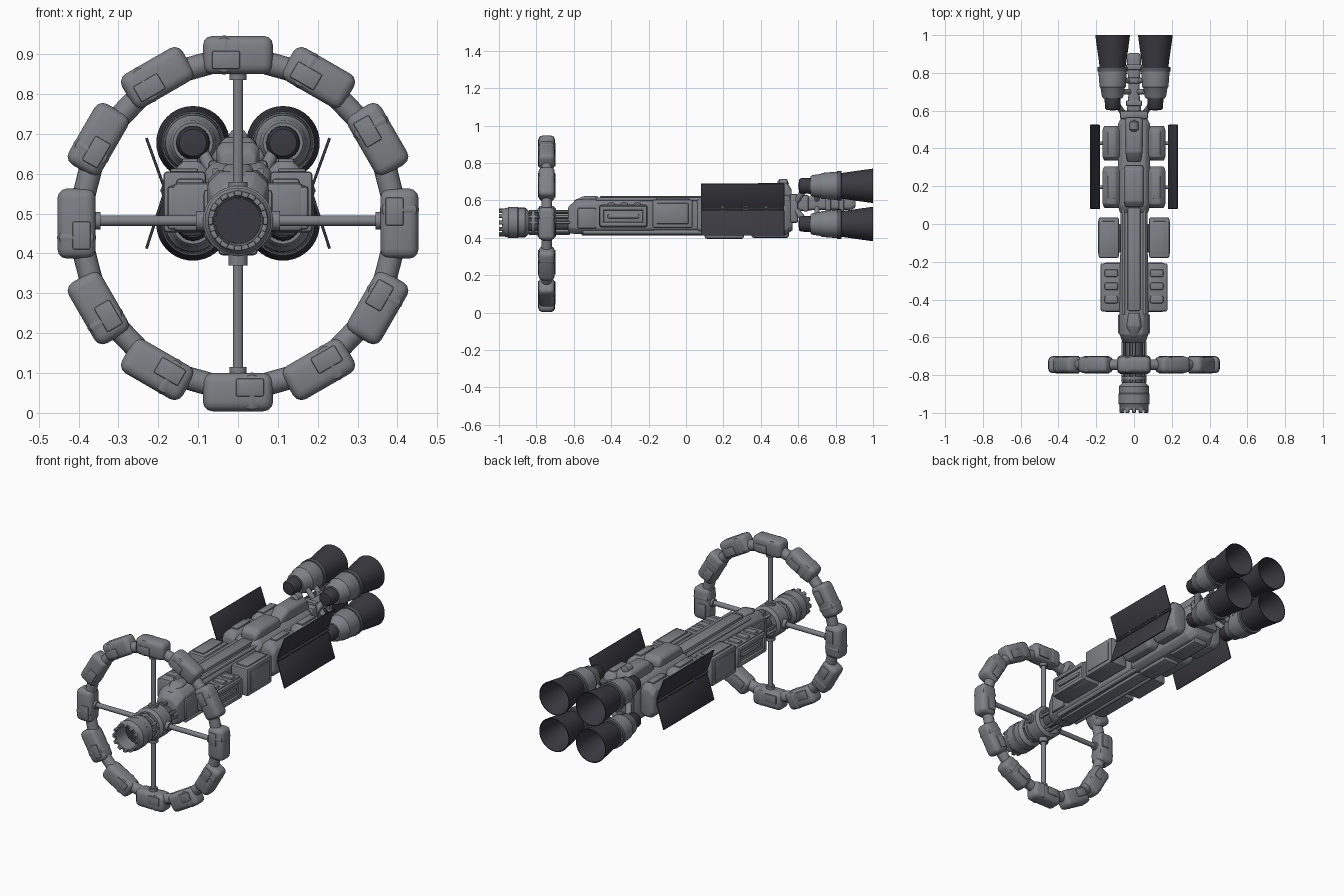
import bpy, bmesh, math
from mathutils import Matrix, Vector


def material(name, rgb):
    m = bpy.data.materials.new(name)
    m.diffuse_color = (*rgb, 1)
    return m


HULL = material("hull grey", (0.21, 0.22, 0.24))
DARK = material("dark metal", (0.042, 0.042, 0.052))
TRIM = material("shadow grey", (0.10, 0.105, 0.12))
AXIS = 0.482  # height of the long axis


def finish(bm, name, mat, bevel=0.0, segs=2, matrix=None):
    bmesh.ops.remove_doubles(bm, verts=bm.verts, dist=1e-5)
    bmesh.ops.recalc_face_normals(bm, faces=bm.faces)
    if bevel:
        sharp = [e for e in bm.edges if e.calc_face_angle(0) > 0.35]
        bmesh.ops.bevel(bm, geom=sharp, offset=bevel, segments=segs, profile=0.5,
                        affect='EDGES', clamp_overlap=True)
    for f in bm.faces:
        f.smooth = True
    for e in bm.edges:
        e.smooth = e.calc_face_angle(0) < math.radians(38)
    if matrix:
        bm.transform(matrix)
    me = bpy.data.meshes.new(name)
    bm.to_mesh(me)
    bm.free()
    me.materials.append(mat)
    ob = bpy.data.objects.new(name, me)
    bpy.context.collection.objects.link(ob)
    return ob


def box(name, c, s, mat=HULL, bevel=0.008, matrix=None, segs=2):
    bm = bmesh.new()
    bmesh.ops.create_cube(bm, size=1)
    bm.transform(Matrix.Translation(c) @ Matrix.Diagonal((*s, 1)))
    return finish(bm, name, mat, bevel, segs, matrix)


def span(name, x, y, z, mat=HULL, bevel=0.008):
    """Box given by its (low, high) extents."""
    c = [(a + b) / 2 for a, b in (x, y, z)]
    s = [abs(b - a) for a, b in (x, y, z)]
    return box(name, c, s, mat, bevel)


def lathe(name, profile, mat=HULL, x=0.0, z=AXIS, n=32):
    """Closed turned shape about a lengthwise axis, profile of (y, radius)."""
    bm = bmesh.new()
    rings = [[bm.verts.new((x + r * math.cos(2 * math.pi * i / n), y,
                            z + r * math.sin(2 * math.pi * i / n))) for i in range(n)]
             for y, r in profile]
    for a, b in zip(rings, rings[1:]):
        for i in range(n):
            j = (i + 1) % n
            bm.faces.new((a[i], a[j], b[j], b[i]))
    return finish(bm, name, mat)


def rod(name, a, b, r, mat=HULL, n=14):
    a, b = Vector(a), Vector(b)
    d = b - a
    bm = bmesh.new()
    bmesh.ops.create_cone(bm, cap_ends=True, segments=n, radius1=r, radius2=r, depth=d.length)
    m = Matrix.Translation((a + b) / 2) @ d.to_track_quat('Z', 'Y').to_matrix().to_4x4()
    return finish(bm, name, mat, matrix=m)


def loft(name, sections, mat=HULL, x=0.0, bevel=0.006):
    """Eight-sided hull through sections (y, half width, low z, high z, chamfer)."""
    bm = bmesh.new()
    rings = []
    for y, w, lo, hi, c in sections:
        pts = [(w, lo + c), (w, hi - c), (w - c, hi), (c - w, hi),
               (-w, hi - c), (-w, lo + c), (c - w, lo), (w - c, lo)]
        rings.append([bm.verts.new((x + px, y, pz)) for px, pz in pts])
    for a, b in zip(rings, rings[1:]):
        for i in range(8):
            j = (i + 1) % 8
            bm.faces.new((a[i], a[j], b[j], b[i]))
    bm.faces.new(rings[0])
    bm.faces.new(rings[-1])
    return finish(bm, name, mat, bevel)


# Habitat ring: twelve rounded modules joined by short tubes
RY, RZ = -0.745, 0.475


def ring_point(a):
    return Vector((0.405 * math.sin(a), RY, RZ + 0.423 * math.cos(a)))


for k in range(12):
    a = math.radians(30 * k)
    m = Matrix.Translation(ring_point(a)) @ Matrix.Rotation(a, 4, 'Y')
    box("ring_module", (0, 0, 0), (0.176, 0.086, 0.096), bevel=0.024, segs=3, matrix=m)
    for s in (-1, 1):
        box("ring_module_panel", (0.03 * s, 0.042 * s, -0.012), (0.07, 0.01, 0.045),
            bevel=0.004, matrix=m)
    box("ring_module_band", (-0.035, 0, 0), (0.05, 0.09, 0.098), bevel=0.022, matrix=m)
    rod("ring_connector", ring_point(a), ring_point(a + math.radians(30)), 0.029, n=18)

# Spokes with collars at both ends
for dx, dz, reach in ((1, 0, 0.38), (-1, 0, 0.38), (0, 1, 0.395), (0, -1, 0.395)):
    def at(t):
        return (dx * t, RY, AXIS + dz * t - (0.007 if dz else 0))
    rod("spoke", at(0.03), at(reach), 0.0135)
    rod("spoke_outer_collar", at(reach - 0.035), at(reach), 0.022)
    rod("spoke_inner_collar", at(0.06), at(0.105), 0.025)

# Docking cylinder, neck and rotating hub
lathe("docking_cylinder", [(-0.90, 0), (-0.90, 0.058), (-0.985, 0.062), (-0.985, 0.074),
                           (-0.955, 0.078), (-0.95, 0.083), (-0.90, 0.083), (-0.895, 0.079),
                           (-0.86, 0.079), (-0.84, 0.062), (-0.84, 0)])
lathe("docking_hatch", [(-0.905, 0), (-0.905, 0.057), (-0.899, 0.057), (-0.899, 0)], DARK)
lathe("front_neck", [(-0.845, 0), (-0.845, 0.052), (-0.78, 0.052), (-0.78, 0)], TRIM)
lathe("front_neck_ring", [(-0.825, 0), (-0.825, 0.066), (-0.808, 0.066), (-0.808, 0)])
lathe("hub", [(-0.795, 0), (-0.795, 0.072), (-0.782, 0.088), (-0.708, 0.088),
              (-0.695, 0.072), (-0.695, 0)])
lathe("rear_neck", [(-0.70, 0), (-0.70, 0.044), (-0.58, 0.044), (-0.58, 0)], TRIM)
for k in range(12):
    m = Matrix.Translation((0, 0, AXIS)) @ Matrix.Rotation(math.radians(30 * k), 4, 'Y')
    box("docking_lug", (0, -0.985, 0.069), (0.02, 0.03, 0.013), bevel=0.003, matrix=m)
    if k % 3 != 1:
        box("neck_strut", (0, -0.73, 0.06), (0.014, 0.22, 0.012), bevel=0.003, matrix=m)

# Forward hull
loft("forward_hull", [(-0.63, 0.06, 0.425, 0.565, 0.03), (-0.585, 0.076, 0.42, 0.605, 0.03),
                      (-0.46, 0.076, 0.425, 0.61, 0.025), (0.10, 0.07, 0.43, 0.605, 0.02)])
loft("bow_cowl", [(-0.60, 0.018, 0.56, 0.60, 0.01), (-0.54, 0.04, 0.56, 0.625, 0.012),
                  (-0.47, 0.03, 0.56, 0.622, 0.012)])
span("dorsal_spine", (-0.034, 0.034), (-0.46, 0.09), (0.58, 0.624))
span("keel", (-0.035, 0.035), (-0.56, 0.10), (0.412, 0.45))
for s in (-1, 1):
    rod("dorsal_pipe", (s * 0.056, -0.48, 0.606), (s * 0.056, 0.09, 0.606), 0.009)
    rod("keel_pipe", (s * 0.058, -0.55, 0.43), (s * 0.058, 0.10, 0.43), 0.012)
    span("cheek", (s * 0.06, s * 0.086), (-0.58, -0.48), (0.45, 0.56))
    # Forward pods with ribs and a recessed side tray
    span("forward_pod", (s * 0.05, s * 0.165), (-0.465, -0.205), (0.455, 0.578), bevel=0.014)
    for z in (0.472, 0.558):
        span("pod_tray_rail", (s * 0.15, s * 0.177), (-0.46, -0.21), (z - 0.012, z + 0.012))
    for y in (-0.45, -0.22):
        span("pod_tray_end", (s * 0.15, s * 0.177), (y - 0.012, y + 0.012), (0.465, 0.568))
    span("pod_tray_bar", (s * 0.15, s * 0.174), (-0.42, -0.25), (0.504, 0.526))
    for y in (-0.40, -0.33, -0.26):
        span("pod_rib", (s * 0.085, s * 0.155), (y - 0.02, y + 0.02), (0.57, 0.588))
    # Middle cargo pods
    span("middle_pod", (s * 0.08, s * 0.187), (-0.18, 0.035), (0.453, 0.606), bevel=0.01)
    span("middle_pod_panel", (s * 0.18, s * 0.191), (-0.158, 0.013), (0.475, 0.585), bevel=0.004)
    span("middle_pod_lid", (s * 0.10, s * 0.17), (-0.16, 0.015), (0.60, 0.613), bevel=0.004)
    span("middle_pod_link", (s * 0.06, s * 0.09), (-0.15, 0.0), (0.48, 0.57), TRIM)

# Rear hull with stacked dorsal and ventral blocks
loft("rear_hull", [(0.06, 0.075, 0.43, 0.61, 0.02), (0.10, 0.085, 0.415, 0.63, 0.025),
                   (0.53, 0.085, 0.415, 0.63, 0.025), (0.57, 0.065, 0.44, 0.62, 0.025)])
loft("dorsal_block_front", [(0.09, 0.045, 0.60, 0.655, 0.012), (0.12, 0.054, 0.60, 0.68, 0.015),
                            (0.29, 0.054, 0.60, 0.68, 0.015), (0.31, 0.046, 0.60, 0.655, 0.012)])
loft("dorsal_block_rear", [(0.33, 0.035, 0.60, 0.655, 0.012), (0.38, 0.046, 0.60, 0.692, 0.015),
                           (0.54, 0.048, 0.60, 0.692, 0.015), (0.565, 0.04, 0.60, 0.66, 0.012)])
lathe("dorsal_turret", [(0.49, 0), (0.49, 0.012), (0.50, 0.024), (0.54, 0.024), (0.55, 0)], z=0.69)
span("ventral_block_front", (-0.05, 0.05), (0.10, 0.31), (0.395, 0.45), bevel=0.012)
span("ventral_block_rear", (-0.045, 0.045), (0.35, 0.55), (0.40, 0.45), bevel=0.012)
for s in (-1, 1):
    for y0, y1 in ((0.085, 0.305), (0.335, 0.52)):
        # Faceted rear side pods
        loft("rear_pod", [(y0, 0.040, 0.46, 0.60, 0.024), (y0 + 0.02, 0.048, 0.445, 0.632, 0.028),
                          (y1 - 0.02, 0.048, 0.445, 0.632, 0.028), (y1, 0.040, 0.46, 0.60, 0.024)],
             x=s * 0.118)
        ym = (y0 + y1) / 2
        span("rear_pod_hatch", (s * 0.10, s * 0.14), (ym - 0.06, ym + 0.06), (0.62, 0.638), bevel=0.004)
        rod("panel_strut", (s * 0.14, ym, 0.558), (s * 0.192, ym, 0.558), 0.01)
    rod("panel_hinge", (s * 0.188, 0.08, 0.558), (s * 0.188, 0.525, 0.558), 0.007, DARK)
    # Radiator panels tilted outward above and below the hinge
    for z0, z1 in ((0.568, 0.69), (0.548, 0.412)):
        a, b = Vector((s * 0.186, z0)), Vector((s * 0.230, z1))
        d = b - a
        m = (Matrix.Translation(((a.x + b.x) / 2, 0.303, (a.y + b.y) / 2))
             @ Matrix.Rotation(math.atan2(d.x, d.y), 4, 'Y'))
        box("radiator_panel", (0, 0, 0), (0.007, 0.445, d.length), DARK, 0.002, m)

# Engine truss
span("engine_bulkhead", (-0.075, 0.075), (0.555, 0.60), (0.48, 0.635), bevel=0.012)
loft("engine_spine", [(0.58, 0.04, 0.54, 0.625, 0.012), (0.70, 0.028, 0.55, 0.62, 0.01),
                      (0.88, 0.038, 0.55, 0.615, 0.012), (0.905, 0.03, 0.56, 0.605, 0.01)])
for y in (0.64, 0.76, 0.83):
    span("spine_collar", (-0.042, 0.042), (y - 0.015, y + 0.015), (0.542, 0.628), bevel=0.006)

# Four engines: feed, casing, flared hollow bell
for x in (-0.113, 0.113):
    for z in (0.678, 0.474):
        lathe("engine_feed", [(0.60, 0), (0.605, 0.034), (0.615, 0.041), (0.68, 0.043), (0.68, 0)],
              DARK, x, z)
        lathe("engine_casing", [(0.665, 0), (0.665, 0.05), (0.675, 0.057), (0.72, 0.064),
                                (0.725, 0.069), (0.80, 0.075), (0.815, 0.073), (0.825, 0)],
              HULL, x, z)
        lathe("engine_band", [(0.808, 0), (0.808, 0.079), (0.83, 0.079), (0.835, 0)], TRIM, x, z)
        lathe("engine_bell", [(0.82, 0), (0.82, 0.067), (0.87, 0.074), (0.94, 0.084), (1.0, 0.092),
                              (1.0, 0.088), (0.94, 0.079), (0.87, 0.066), (0.84, 0.05), (0.84, 0)],
              DARK, x, z, 40)
        for y in (0.70, 0.76):
            rod("engine_strut", (0, y, 0.582), (x * 0.75, y, z), 0.014)
        rod("engine_brace", (x * 0.4, 0.57, 0.57), (x * 0.9, 0.65, z), 0.016)
